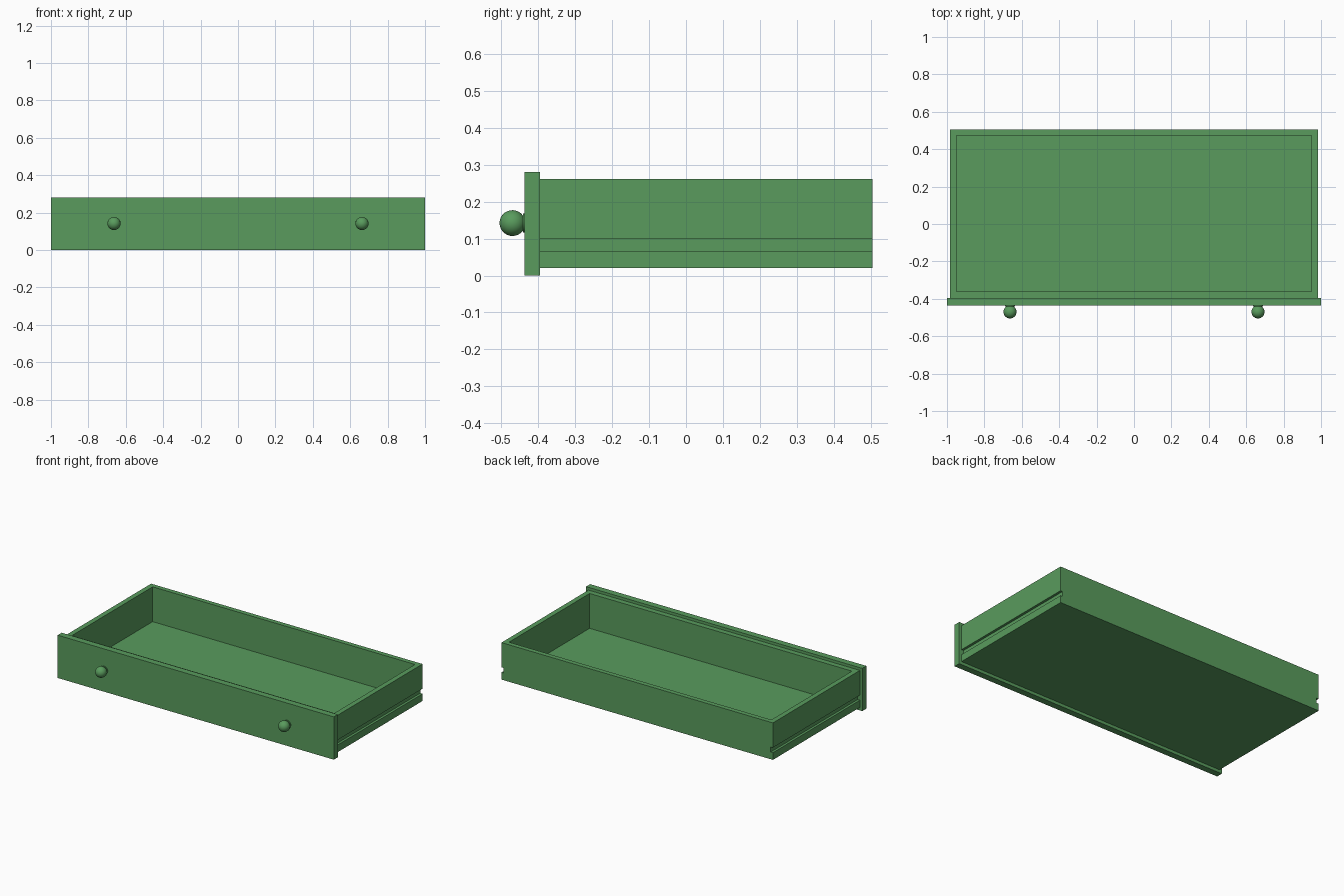
import bpy, bmesh, math
from mathutils import Matrix, Vector

if "Cube" in bpy.data.objects:
    bpy.data.objects.remove(bpy.data.objects["Cube"])

mat = bpy.data.materials.new("green_paint")
mat.diffuse_color = (0.1, 0.33, 0.11, 1)
mat.use_nodes = True
mat.node_tree.nodes["Principled BSDF"].inputs["Base Color"].default_value = mat.diffuse_color


def add_object(name, bm):
    bmesh.ops.recalc_face_normals(bm, faces=bm.faces)
    me = bpy.data.meshes.new(name)
    bm.to_mesh(me)
    bm.free()
    me.materials.append(mat)
    ob = bpy.data.objects.new(name, me)
    bpy.context.collection.objects.link(ob)
    return ob


def box(name, lo, hi):
    lo, hi = Vector(lo), Vector(hi)
    bm = bmesh.new()
    bmesh.ops.create_cube(bm, size=1, matrix=Matrix.Translation((lo + hi) / 2)
                          @ Matrix.Diagonal((hi - lo).to_4d()))
    return add_object(name, bm)


def cut(target, cutter):
    mod = target.modifiers.new("cut", 'BOOLEAN')
    mod.operation = 'DIFFERENCE'
    mod.solver = 'EXACT'
    mod.object = cutter
    bpy.context.view_layer.objects.active = target
    bpy.ops.object.modifier_apply(modifier=mod.name)
    bpy.data.objects.remove(cutter)


# Front panel, slightly larger than the tray
box("front_panel", (-1, -0.437, 0), (1, -0.395, 0.28))

# Tray: solid block with the inside hollowed out
tray = box("drawer_tray", (-0.983, -0.395, 0.02), (0.983, 0.505, 0.262))
cut(tray, box("cavity_cutter", (-0.95, -0.36, 0.034), (0.95, 0.474, 0.4)))

# Runner grooves along both sides
for s in (-1, 1):
    xs = sorted((s * 0.967, s * 1.1))
    cut(tray, box("groove_cutter", (xs[0], -0.395, 0.067), (xs[1], 0.6, 0.1)))

# Round knobs: neck and ball profile (radius, y) spun about the y axis
r, cy = 0.035, -0.47
profile = [(0, -0.43), (0.026, -0.43), (0.026, -0.442)]
for i in range(12):
    a = math.radians(55 - i * 145 / 11)
    profile.append((r * math.cos(a), cy + r * math.sin(a)))
profile[-1] = (0, cy - r)

for side, s in (("left", -1), ("right", 1)):
    bm = bmesh.new()
    vs = [bm.verts.new((x, y, 0)) for x, y in profile]
    es = [bm.edges.new(p) for p in zip(vs, vs[1:])]
    bmesh.ops.spin(bm, geom=vs + es, cent=(0, 0, 0), axis=(0, 1, 0),
                   angle=math.tau, steps=32)
    bmesh.ops.remove_doubles(bm, verts=bm.verts, dist=1e-5)
    bmesh.ops.translate(bm, verts=bm.verts, vec=(s * 0.663, 0, 0.142))
    knob = add_object(side + "_knob", bm)
    bpy.ops.object.select_all(action='DESELECT')
    knob.select_set(True)
    bpy.context.view_layer.objects.active = knob
    bpy.ops.object.shade_smooth_by_angle(angle=math.radians(40))
